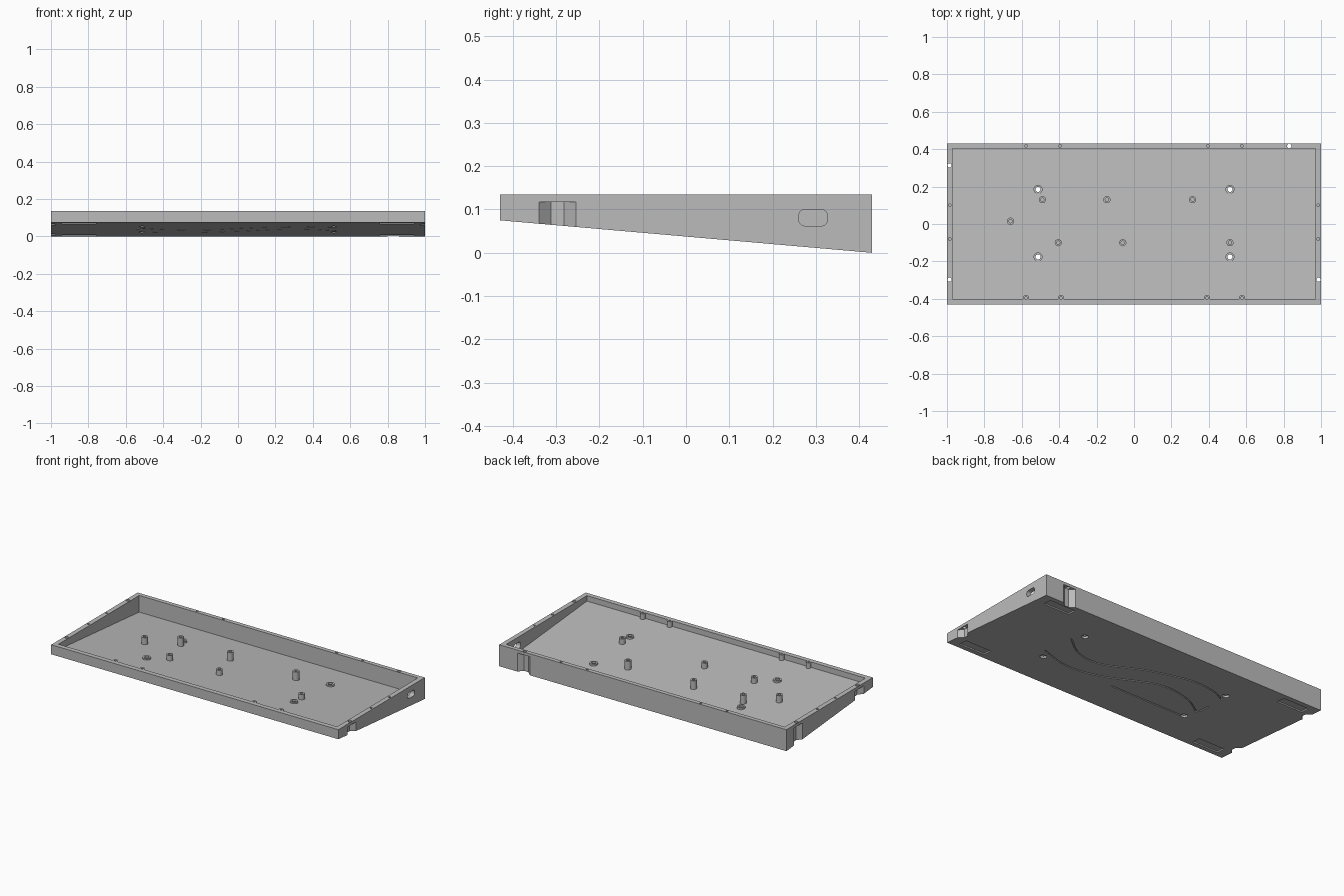
import bpy, bmesh, math
from mathutils import Vector

cube = bpy.data.objects.get("Cube")
if cube:
    bpy.data.objects.remove(cube)

TOP, HALF_Y, FLOOR = 0.135, 0.43, 0.028

grey = bpy.data.materials.new("plain grey")
grey.use_nodes = True
grey.diffuse_color = (0.5, 0.5, 0.5, 1)
grey.node_tree.nodes["Principled BSDF"].inputs["Base Color"].default_value = (0.5, 0.5, 0.5, 1)


def under(y):
    """Height of the sloping underside."""
    return 0.075 * (HALF_Y - y) / (2 * HALF_Y)


def prism(bm, loop, push):
    face = bm.faces.new([bm.verts.new(p) for p in loop])
    out = bmesh.ops.extrude_face_region(bm, geom=[face])
    verts = [g for g in out["geom"] if isinstance(g, bmesh.types.BMVert)]
    bmesh.ops.translate(bm, verts=verts, vec=push)


def wedge(bm, x0, x1, y0, y1, low, high):
    """Block with a sloping base; high is None for a sloping top too."""
    def top(y):
        return TOP + high if high is not None else under(y) + 0.008
    loop = [(x0, y0, under(y0) + low), (x0, y1, under(y1) + low), (x0, y1, top(y1)), (x0, y0, top(y0))]
    prism(bm, loop, (x1 - x0, 0, 0))


def circle(x, y, z, r, n=24):
    return [(x + r * math.cos(i * math.tau / n), y + r * math.sin(i * math.tau / n), z) for i in range(n)]


def rod(bm, x, y, z0, z1, r):
    prism(bm, circle(x, y, z0, r), (0, 0, z1 - z0))


def tube(bm, x, y, z0, z1, r, hole):
    n = 24
    rings = [[bm.verts.new(p) for p in circle(x, y, z, rad, n)]
             for z, rad in ((z0, r), (z1, r), (z1, hole), (z0, hole))]
    for a, b in zip(rings, rings[1:] + rings[:1]):
        for i in range(n):
            j = (i + 1) % n
            bm.faces.new((a[i], a[j], b[j], b[i]))


def finish(bm, name):
    bmesh.ops.recalc_face_normals(bm, faces=bm.faces[:])
    mesh = bpy.data.meshes.new(name)
    bm.to_mesh(mesh)
    bm.free()
    mesh.materials.append(grey)
    obj = bpy.data.objects.new(name, mesh)
    bpy.context.collection.objects.link(obj)
    return obj


def smooth(obj):
    bpy.ops.object.select_all(action="DESELECT")
    obj.select_set(True)
    bpy.context.view_layer.objects.active = obj
    bpy.ops.object.shade_smooth_by_angle(angle=math.radians(30))


def cut(target, bm):
    cutter = finish(bm, "cutter")
    cutter.hide_render = True
    mod = target.modifiers.new("cut", "BOOLEAN")
    mod.operation, mod.solver, mod.object = "DIFFERENCE", "EXACT", cutter
    bpy.context.view_layer.objects.active = target
    bpy.ops.object.modifier_apply(modifier=mod.name)
    bpy.data.objects.remove(cutter)


def spline(points, steps=8):
    """Smooth path through a few plan points."""
    p = [Vector(q) for q in [points[0]] + points + [points[-1]]]
    path = []
    for a, b, c, d in zip(p, p[1:], p[2:], p[3:]):
        for i in range(steps):
            t = i / steps
            path.append(0.5 * (2 * b + (c - a) * t + (2 * a - 5 * b + 4 * c - d) * t ** 2
                               + (3 * b - a - 3 * c + d) * t ** 3))
    return path + [p[-1]]


def groove(bm, path, half=0.004):
    """Thin closed strip following the underside."""
    sections = []
    for i, p in enumerate(path):
        d = (path[min(i + 1, len(path) - 1)] - path[max(i - 1, 0)]).normalized()
        side = Vector((-d.y, d.x)) * half
        corners = [(p + side, -0.02), (p - side, -0.02), (p - side, 0.008), (p + side, 0.008)]
        sections.append([bm.verts.new((q.x, q.y, under(q.y) + h)) for q, h in corners])
    for a, b in zip(sections, sections[1:]):
        for i in range(4):
            j = (i + 1) % 4
            bm.faces.new((a[i], a[j], b[j], b[i]))
    bm.faces.new(sections[0])
    bm.faces.new(sections[-1])


# Tray: wedge shell with a sloping floor
bm = bmesh.new()
wedge(bm, -1, 1, -HALF_Y, HALF_Y, 0, 0)
tray = finish(bm, "tray")
bm = bmesh.new()
wedge(bm, -0.97, 0.97, -0.4, 0.403, FLOOR, 0.1)
cut(tray, bm)

washers = [(x, y) for x in (-0.513, 0.513) for y in (-0.176, 0.185)]
front_bosses = [(s * x, -0.395) for s in (-1, 1) for x in (0.39, 0.577)]
rim_holes = [(s * x, 0.418) for s in (-1, 1) for x in (0.395, 0.577)]
rim_holes += [(s * 0.985, y) for s in (-1, 1) for y in (-0.08, 0.1)]
# Notch position and outward direction
notches = [((1, -0.297), (1, 0)), ((-1, -0.297), (-1, 0)), ((-1, 0.313), (-1, 0)), ((0.83, HALF_Y), (0, 1))]

# Notches, foot recesses, floor holes and blind rim holes
bm = bmesh.new()
for pos, out in notches:
    c, o = Vector(pos), Vector(out)
    t = Vector((-o.y, o.x))
    plan = [c + o * 0.02 + t * 0.043, c + t * 0.043, c - o * 0.026 + t * 0.015,
            c - o * 0.026 - t * 0.015, c - t * 0.043, c + o * 0.02 - t * 0.043]
    prism(bm, [(p.x, p.y, -0.05) for p in plan], (0, 0, 0.167))
for s in (-1, 1):
    for y in (-0.367, 0.365):
        wedge(bm, s * 0.76, s * 0.94, y - 0.03, y + 0.03, -0.02, None)
for x, y in washers:
    rod(bm, x, y, -0.05, TOP, 0.0135)
for x, y in rim_holes + front_bosses:
    rod(bm, x, y, 0.11, TOP + 0.02, 0.007)
cut(tray, bm)

# Screw holes down into the notches, counterbores below, side port
bm = bmesh.new()
for pos, out in notches:
    c = Vector(pos) - Vector(out) * 0.0135
    rod(bm, c.x, c.y, 0.1, TOP + 0.02, 0.0115)
for x, y in washers:
    rod(bm, x, y, -0.05, under(y) + 0.014, 0.02)
port = []
for cy, cz, start in ((0.312, 0.085, 0), (0.275, 0.085, 90), (0.275, 0.077, 180), (0.312, 0.077, 270)):
    for k in range(6):
        a = math.radians(start + 18 * k)
        port.append((0.95, cy + 0.015 * math.cos(a), cz + 0.015 * math.sin(a)))
prism(bm, port, (0.1, 0, 0))
cut(tray, bm)

# Decorative grooves on the underside
bm = bmesh.new()
groove(bm, spline([(0.545, 0.107), (0.4, 0.0), (0.234, -0.015), (0, 0.11), (-0.25, 0.19), (-0.42, 0.18), (-0.53, 0.13)]))
groove(bm, spline([(0.555, -0.11), (0.35, -0.17), (0.13, -0.13), (-0.16, 0.02), (-0.38, 0.0), (-0.53, -0.09)]))
groove(bm, [Vector((0.01, -0.185)), Vector((-0.49, -0.185))])
groove(bm, [Vector((-0.535, -0.07)), Vector((-0.535, 0.01))])
cut(tray, bm)
smooth(tray)

# Tall board posts
bm = bmesh.new()
for x, y in ((-0.66, 0.015), (-0.49, 0.13), (-0.145, 0.13), (0.313, 0.13),
             (-0.405, -0.1), (-0.06, -0.1), (0.513, -0.1)):
    tube(bm, x, y, under(y) + FLOOR - 0.005, 0.108, 0.019, 0.009)
smooth(finish(bm, "board_posts"))

# Low rings around the floor holes
bm = bmesh.new()
for x, y in washers:
    tube(bm, x, y, under(y) + FLOOR - 0.005, under(y) + FLOOR + 0.01, 0.024, 0.0135)
smooth(finish(bm, "floor_rings"))

# Screw bosses along the front wall
bm = bmesh.new()
for x, y in front_bosses:
    tube(bm, x, y, under(y) + FLOOR - 0.005, TOP, 0.016, 0.007)
smooth(finish(bm, "front_bosses"))
